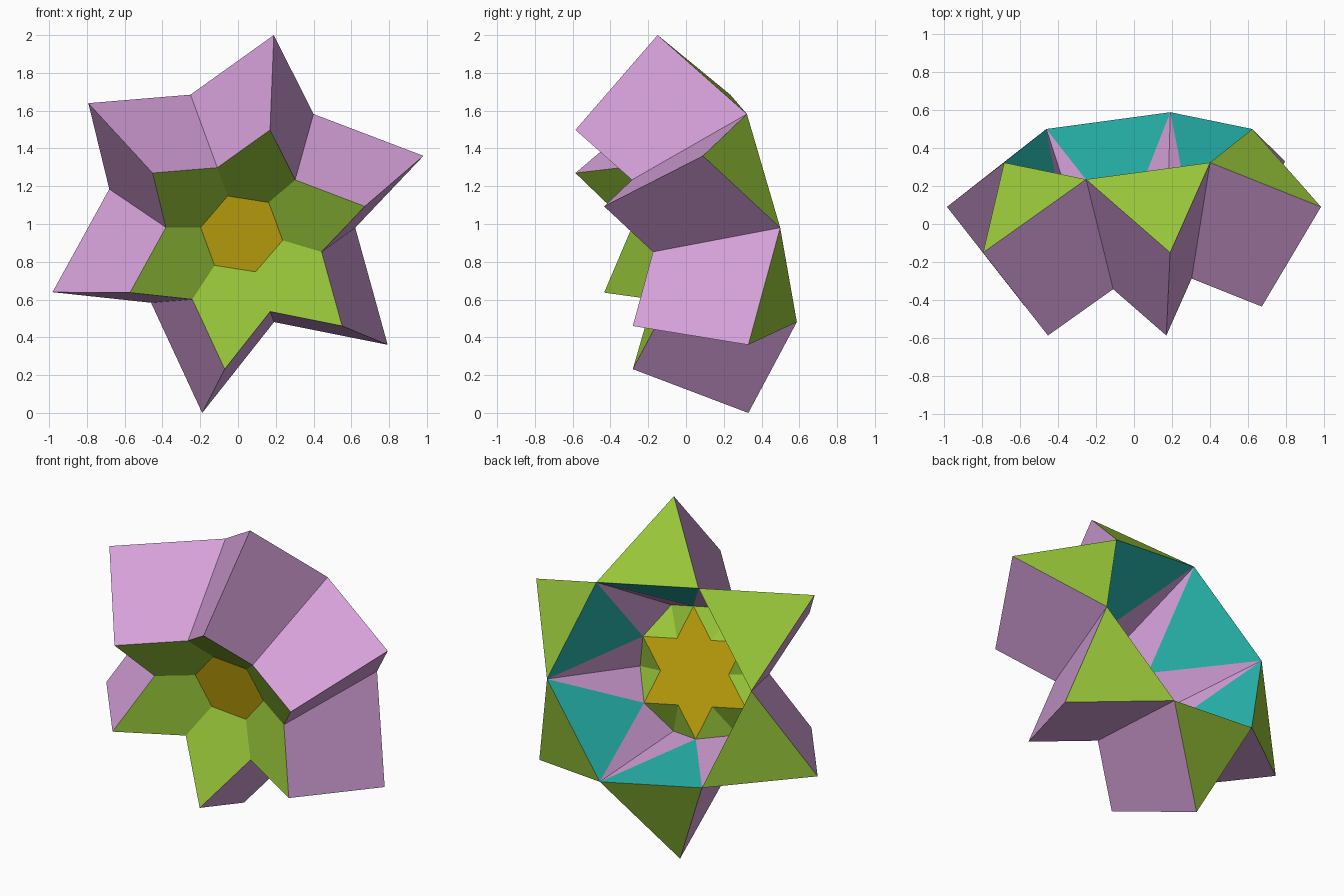
import bpy, bmesh, math
from mathutils import Vector

cube = bpy.data.objects.get("Cube")
if cube:
    bpy.data.objects.remove(cube, do_unlink=True)


def material(name, rgb):
    lin = [((c / 255 + 0.055) / 1.055) ** 2.4 for c in rgb] + [1.0]
    m = bpy.data.materials.new(name)
    m.use_nodes = True
    m.diffuse_color = lin
    m.node_tree.nodes["Principled BSDF"].inputs["Base Color"].default_value = lin
    return m


lilac = material("lilac", (214, 161, 218))
lime = material("lime green", (154, 201, 58))
teal = material("teal", (40, 182, 174))
gold = material("gold", (208, 176, 16))

# Tilted frame: u and v span the ring plane, f is the forward axis
u = Vector((0.939, 0.0, 0.345)).normalized()
v = Vector((-0.3326, -0.265, 0.905)).normalized()
f = v.cross(u).normalized()
if f.y > 0:
    f = -f
centre = Vector((0, 0.09, 1.0))
EDGE = 0.665   # every edge of every face has this length


def ring_point(deg, radius, height):
    """Point at an angle round the axis; height 0 is the outer tip ring."""
    a = math.radians(deg)
    return centre + EDGE * (radius * (math.cos(a) * u + math.sin(a) * v) + height * f)


S3 = math.sqrt(3)
RISE = math.sqrt(2 / 3)
TIP_R = S3 / 2 + math.sqrt(0.5)


def tip(d):        # outer star tips
    return ring_point(d, TIP_R, 0)


def rim(d):        # rear hexagon corners
    return ring_point(d, 1, -0.5)


def front(d):      # front star tips
    return ring_point(d, TIP_R - 1 / S3, RISE)


def core(d):       # corners of the central star
    return ring_point(d, 1 / S3, RISE - 0.5)


def panels(name, polys, mat, facing):
    """Flat panels, each turned so that its normal agrees with facing."""
    bm = bmesh.new()
    for pts in polys:
        face = bm.faces.new([bm.verts.new(p) for p in pts])
        face.normal_update()
        want = facing or (face.calc_center_median() - centre)
        if face.normal.dot(want) < 0:
            face.normal_flip()
    bmesh.ops.remove_doubles(bm, verts=bm.verts, dist=1e-5)
    me = bpy.data.meshes.new(name)
    bm.to_mesh(me)
    bm.free()
    me.materials.append(mat)
    ob = bpy.data.objects.new(name, me)
    bpy.context.scene.collection.objects.link(ob)


angles = range(0, 360, 60)

# Twelve interlocking squares around the sides
panels("side_squares",
       [(tip(d), front(d), core(d + 2 * s), rim(d + s)) for d in angles for s in (30, -30)],
       lilac, None)
# Triangles behind the outer tips
panels("rear_triangles", [(tip(d), rim(d + 30), rim(d - 30)) for d in angles], lime, -f)
# Crossing triangles that form the front star bowl
panels("front_triangles", [(front(d), core(d + 60), core(d - 60)) for d in angles], lime, f)
# Triangles sloping into the rear hollow
panels("hollow_triangles", [(core(d), rim(d + 30), rim(d - 30)) for d in angles], teal, -f)
# Six-pointed star in the middle
star = []
for d in angles:
    star += [core(d), ring_point(d + 30, 1 / 3, RISE - 0.5)]
panels("central_star", [star], gold, f)
